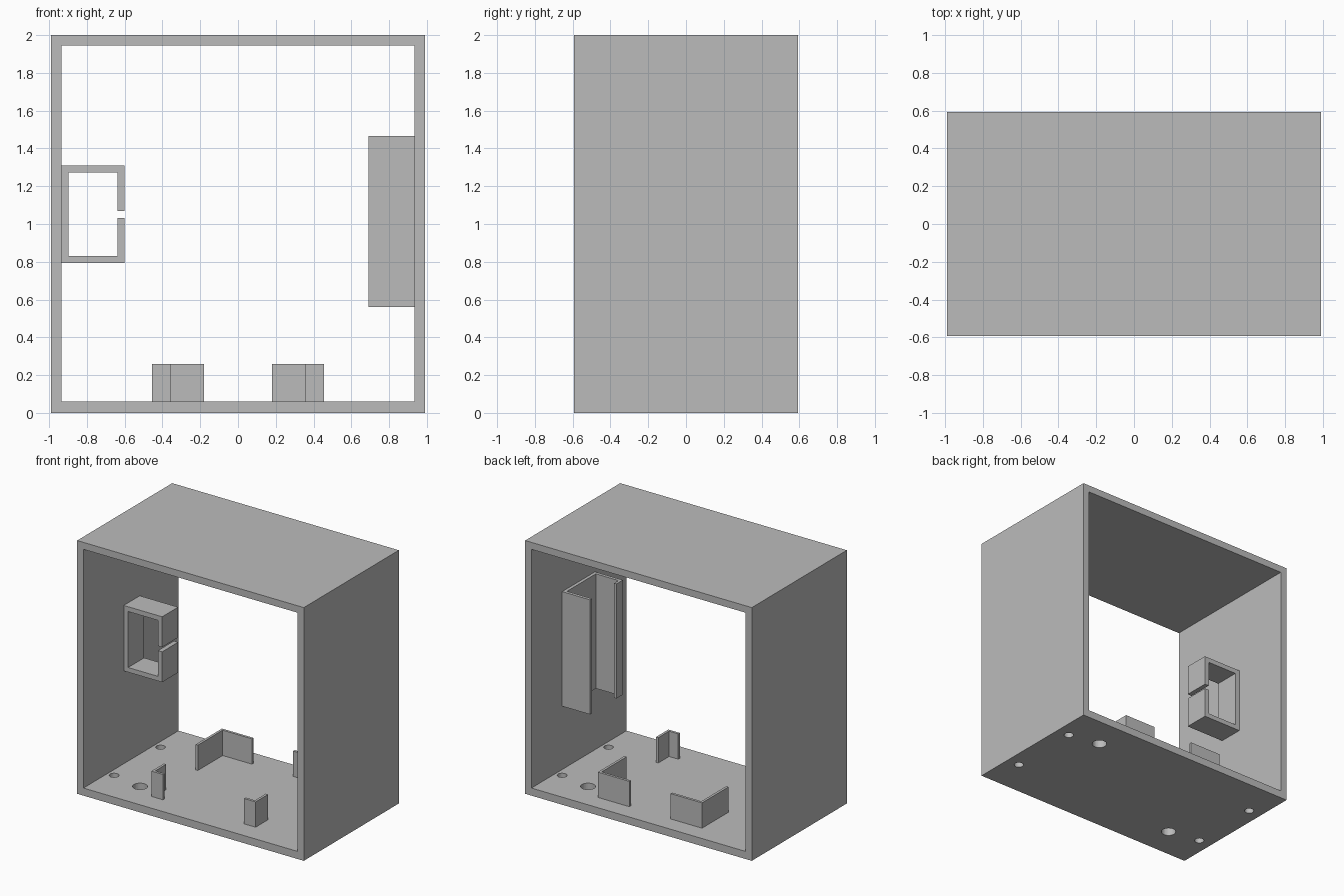
import bpy
import bmesh

if "Cube" in bpy.data.objects:
    bpy.data.objects.remove(bpy.data.objects["Cube"], do_unlink=True)

GREY = (0.5, 0.5, 0.5, 1.0)
grey = bpy.data.materials.new("plain grey")
grey.use_nodes = True
grey.diffuse_color = GREY
grey.node_tree.nodes["Principled BSDF"].inputs["Base Color"].default_value = GREY


def add_object(name, bm):
    bmesh.ops.recalc_face_normals(bm, faces=bm.faces)
    mesh = bpy.data.meshes.new(name)
    bm.to_mesh(mesh)
    bm.free()
    mesh.materials.append(grey)
    obj = bpy.data.objects.new(name, mesh)
    bpy.context.collection.objects.link(obj)
    return obj


def prism(name, outline, axis, low, high):
    """Extrude a closed outline along z (x, y points) or y (x, z points)."""
    bm = bmesh.new()
    place = (lambda p: (p[0], p[1], low)) if axis == "z" else (lambda p: (p[0], low, p[1]))
    face = bm.faces.new([bm.verts.new(place(p)) for p in outline])
    result = bmesh.ops.extrude_face_region(bm, geom=[face])
    verts = [v for v in result["geom"] if isinstance(v, bmesh.types.BMVert)]
    depth = high - low
    bmesh.ops.translate(bm, verts=verts, vec=(0, 0, depth) if axis == "z" else (0, depth, 0))
    return add_object(name, bm)


def rectangle(x0, x1, z0, z1):
    return [(x0, z0), (x1, z0), (x1, z1), (x0, z1)]


def cut(target, cutter):
    cutter.hide_render = True
    cutter.hide_viewport = True
    cutter.display_type = 'WIRE'
    mod = target.modifiers.new(cutter.name, 'BOOLEAN')
    mod.operation = 'DIFFERENCE'
    mod.solver = 'EXACT'
    mod.object = cutter


# Square housing, open at front and back
WALL = 0.055
housing = prism("housing", rectangle(-0.99, 0.99, 0, 2), "y", -0.593, 0.593)
cut(housing, prism("housing_opening",
                   rectangle(-0.99 + WALL, 0.99 - WALL, 0.06, 2 - WALL), "y", -0.8, 0.8))

# Screw holes and cable holes through the floor
holes = [(sx * 0.88, sy * 0.29, 0.035) for sx in (-1, 1) for sy in (-1, 1)]
holes += [(-0.62, -0.337, 0.054), (0.62, 0.337, 0.054)]
bm = bmesh.new()
for x, y, radius in holes:
    made = bmesh.ops.create_cone(bm, cap_ends=True, segments=32, radius1=radius,
                                 radius2=radius, depth=0.3)
    bmesh.ops.translate(bm, verts=made["verts"], vec=(x, y, 0))
cut(housing, add_object("floor_hole_cutter", bm))


# L-shaped corner brackets on the floor
def corner_bracket(name, sx, sy, cx, cy, arm_x, arm_y, t=0.02):
    shape = [(0, 0), (arm_x, 0), (arm_x, t), (t, t), (t, arm_y), (0, arm_y)]
    prism(name, [(sx * (cx - u), sy * (cy - v)) for u, v in shape], "z", 0.055, 0.26)


for side, sx in (("right", -1), ("left", 1)):
    corner_bracket("front_bracket_" + side, sx, -1, 0.455, 0.43, 0.1, 0.155)
    corner_bracket("back_bracket_" + side, sx, 1, 0.455, 0.45, 0.275, 0.33)

# Small rectangular sleeve on one wall, with a slit in its inner side
sleeve = [(-0.60, 1.07), (-0.60, 1.31), (-0.94, 1.31), (-0.94, 0.793), (-0.60, 0.793),
          (-0.60, 1.033), (-0.637, 1.033), (-0.637, 0.83), (-0.897, 0.83),
          (-0.897, 1.272), (-0.637, 1.272), (-0.637, 1.07)]
prism("slit_sleeve", sleeve, "y", -0.09, 0.11)

# Tall channel on the opposite wall, with a retaining lip on one flange
channel = [(0.94, -0.20), (0.692, -0.20), (0.692, -0.12), (0.712, -0.12), (0.712, -0.175),
           (0.91, -0.175), (0.91, 0.185), (0.692, 0.185), (0.692, 0.21), (0.94, 0.21)]
prism("tall_channel", channel, "z", 0.56, 1.465)
